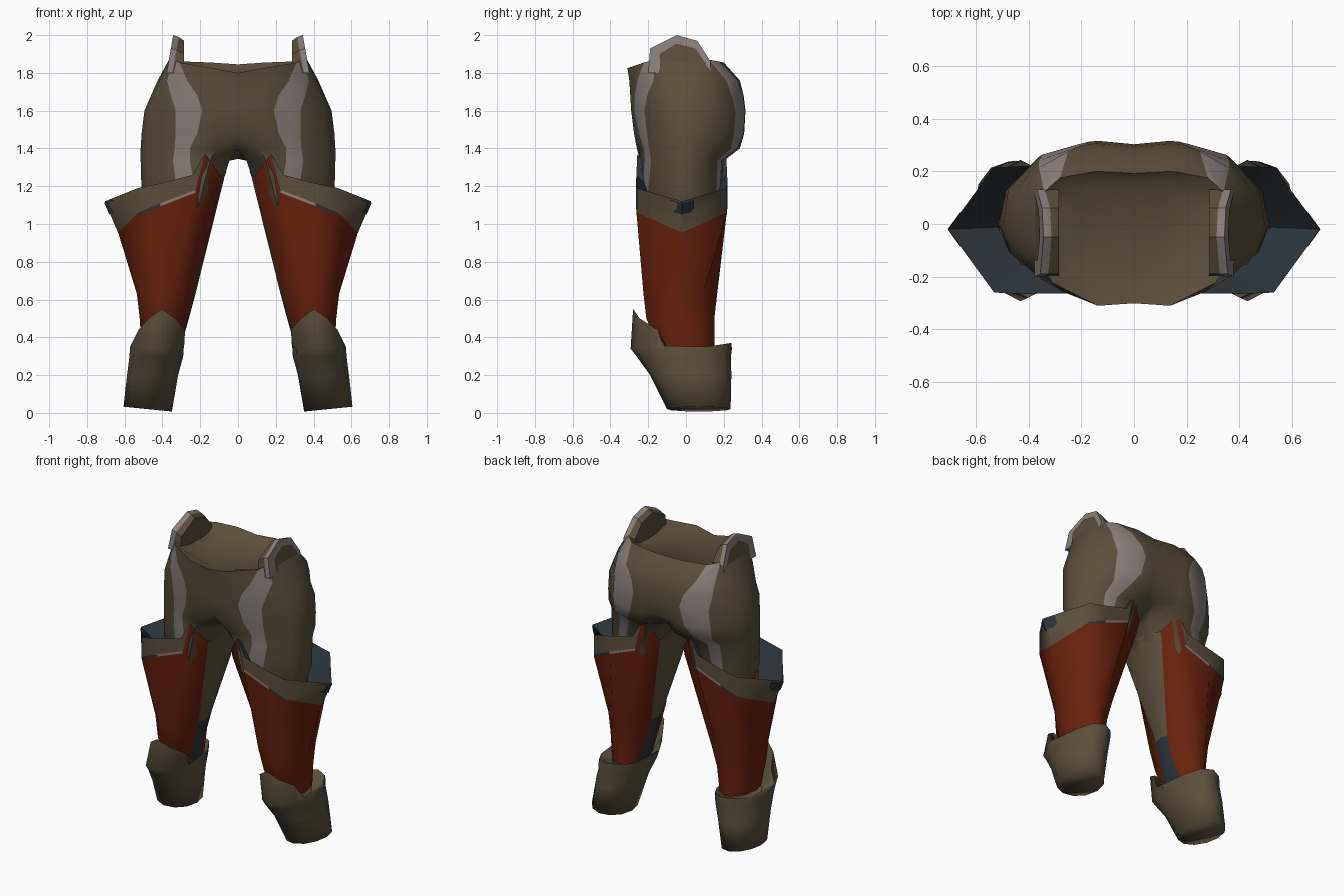
import bpy, bmesh, math

if "Cube" in bpy.data.objects:
    bpy.data.objects.remove(bpy.data.objects["Cube"])

PALETTE = [("brown", (0.106, 0.077, 0.044)), ("red", (0.142, 0.0155, 0.004)),
           ("pale_grey", (0.26, 0.213, 0.195)), ("dark_blue", (0.023, 0.033, 0.043))]
BROWN, RED, PALE, BLUE = range(4)
MATS = []
for name, col in PALETTE:
    m = bpy.data.materials.new(name)
    m.diffuse_color = (*col, 1)
    m.use_nodes = True
    m.node_tree.nodes["Principled BSDF"].inputs["Base Color"].default_value = m.diffuse_color
    MATS.append(m)


def finish(bm, name, angle=40):
    """Turn a right-hand bmesh into a mirrored, smooth-shaded object."""
    bmesh.ops.recalc_face_normals(bm, faces=bm.faces)
    me = bpy.data.meshes.new(name)
    bm.to_mesh(me)
    bm.free()
    for m in MATS:
        me.materials.append(m)
    ob = bpy.data.objects.new(name, me)
    bpy.context.collection.objects.link(ob)
    bpy.ops.object.select_all(action='DESELECT')
    ob.select_set(True)
    bpy.context.view_layer.objects.active = ob
    bpy.ops.object.shade_smooth_by_angle(angle=math.radians(angle))
    ob.modifiers.new("mirror", 'MIRROR')
    return ob


def face(bm, verts, mat):
    bm.faces.new(verts).material_index = mat


def loft(bm, rings, closed, colour):
    """Bridge rings of verts; colour(row, column) gives the material."""
    for i in range(len(rings) - 1):
        a, b = rings[i], rings[i + 1]
        n = len(a)
        for j in range(n if closed else n - 1):
            k = (j + 1) % n
            face(bm, (a[j], a[k], b[k], b[j]), colour(i, j))


def verts(bm, pts):
    return [bm.verts.new(p) for p in pts]


def lerp(a, b, t):
    return tuple(p + (q - p) * t for p, q in zip(a, b))


# ---- hips and thighs: half rings above the crotch, closed rings below ----
UX = (0, .22, .40, .64, .92, 1, .95, .72, .42, .22, 0)
UY = (-.97, -1, -.92, -.76, -.4, 0, .42, .82, .99, 1, .96)
UX_TOP = (0, .38, .80, .92, 1, 1, 1, .92, .72, .4, 0)
UY_TOP = (-.97, -1, -.8, -.64, -.35, 0, .4, .7, .95, 1, .96)
RIM_Z = (1.80, 1.825, 1.855, 1.87, 1.88, 1.88, 1.88, 1.87, 1.86, 1.855, 1.845)


def stripe(i, j):
    return PALE if j in (2, 7) else BROWN


def set_stripes(pts, fronts, backs):
    """Slide the stripe columns along the outline to the given x positions."""
    out = list(pts)
    for cols, xs in (((2, 3), fronts), ((8, 7), backs)):
        chain = pts[:6] if cols[0] == 2 else pts[10:4:-1]
        for c, x in zip(cols, xs):
            for p, q in zip(chain, chain[1:]):
                if p[0] <= x <= q[0] and q[0] > p[0]:
                    y = p[1] + (q[1] - p[1]) * (x - p[0]) / (q[0] - p[0])
                    out[c] = (x, y, pts[c][2])
                    break
    return out


bm = bmesh.new()
upper = []
for z, a, front, back, top, fs, bs in (
        (None, .36, .31, .20, 1, (.31, .342), (.28, .34)),
        (1.76, .425, .30, .285, .7, (.27, .375), (.25, .36)),
        (1.68, .46, .295, .305, .45, (.215, .355), (.19, .36)),
        (1.60, .495, .29, .315, .25, (.19, .33), (.17, .35)),
        (1.48, .51, .275, .308, 0, (.215, .33), (.20, .36)),
        (1.40, .515, .26, .285, 0, (.255, .335), (.25, .36))):
    xs, ys = lerp(UX, UX_TOP, top), lerp(UY, UY_TOP, top)
    pts = []
    for j in range(11):
        y = ys[j] * (front if ys[j] < 0 else back)
        if z == 1.40 and j in (0, 10):
            y *= .7
        pts.append((xs[j] * a, y, RIM_Z[j] if z is None else z))
    upper.append(verts(bm, set_stripes(pts, fs, bs)))
loft(bm, upper, False, stripe)

thigh = []
for z, xin, a, front, back, fs, bs in (
        (1.335, .045, .515, .252, .207, (.255, .345), (.29, .37)),
        (1.15, .105, .51, .25, .20, (.22, .32), (.33, .39)),
        (.95, .20, .45, .15, .12, (.30, .36), (.30, .38))):
    pts = []
    for j in range(11):
        uy = UY[j] * (.42 if j in (0, 10) else .97)
        pts.append((xin + (a - xin) * UX[j], uy * (front if uy < 0 else back), z))
    thigh.append(verts(bm, set_stripes(pts, fs, bs) + [(xin, 0, z)]))
loft(bm, [upper[-1], thigh[0][:11]], False, stripe)
loft(bm, thigh, True, stripe)
crotch = bm.verts.new((0, 0, 1.345))
face(bm, (upper[-1][0], thigh[0][0], thigh[0][11], crotch), BROWN)
face(bm, (crotch, thigh[0][11], thigh[0][10], upper[-1][10]), BROWN)
# shallow waist closing
dish = verts(bm, [(v.co.x * .75, v.co.y * .75, 1.80) for v in upper[0]])
loft(bm, [dish, upper[0]], False, lambda i, j: BROWN)
face(bm, dish, BROWN)
finish(bm, "hips_and_thighs", 60)

# ---- raised tabs at both sides of the waist ----
TAB = ((-.2, 1.80), (-.19, 1.93), (-.05, 2.0), (.06, 1.97), (.13, 1.86), (.13, 1.80))


def tab_x(z):
    return .378 - .035 * (z - 1.8) / .2


bm = bmesh.new()
outer = verts(bm, [(tab_x(z), y, z) for y, z in TAB])
middle = verts(bm, [(tab_x(z) - .03, y, z - .01 if z > 1.9 else z) for y, z in TAB])
inner = verts(bm, [(.285, y, z - .03 if z > 1.9 else z) for y, z in TAB])
loft(bm, [outer, middle, inner], True, lambda i, j: BROWN if i else PALE)
face(bm, outer, PALE)
face(bm, inner[::-1], BROWN)
finish(bm, "waist_tab", 30)

# brown panel on the outer face of each tab, leaving a pale border
PANEL = ((-.135, 1.80), (-.14, 1.90), (-.05, 1.955), (.05, 1.93), (.105, 1.85), (.115, 1.80))
bm = bmesh.new()
face(bm, verts(bm, [(tab_x(z) + .005, y, z) for y, z in PANEL]), BROWN)
finish(bm, "waist_tab_panel")

# ---- leg guards: columns run from the outer tip round the front to the inside ----
# each level: x per column, depth factor per column, height per column, front and back depth
TOP_U = (0, .98, 1, .99, .97, .7, 0)
LOW_U = (0, .6, 1, 1, .8, .28, 0)
LEVELS = [
    ((.705, .53, .41, .24, .175, .085, .06), TOP_U,
     (1.12, 1.19, 1.215, 1.26, 1.37, 1.25, 1.28), .245, .24),
    ((.635, .53, .41, .225, .185, .09, .072), TOP_U,
     (.955, 1.06, 1.11, 1.18, 1.355, 1.22, 1.25), .245, .24),
    ((.631, .53, .41, .226, .186, .093, .075), TOP_U,
     (.945, 1.045, 1.095, 1.165, 1.34, 1.20, 1.235), .245, .24),
    ((.535, .51, .43, .35, .28, .235, .225), LOW_U, (.63,) * 7, .205, .185),
    ((.52, .50, .44, .38, .31, .27, .26), LOW_U, (.50,) * 7, .19, .17),
    ((.51, .49, .43, .38, .33, .315, .305), (0, .6, 1, 1, .8, .5, 0), (.34,) * 7, .12, .17)]


def guard_point(level, c, side):
    xs, us, zs, front, back = LEVELS[level]
    y = -.02 + (-us[c] * front if side < 0 else us[c] * back)
    return (xs[c], y, zs[c])


def guard_colour(i, j):
    c = j if j < 6 else 11 - j
    if c == 5:
        return BLUE if i >= 3 else BROWN
    if i == 0:
        return RED if c == 4 else BROWN
    if i == 1 and c in (1, 2, 3):
        return PALE if c == 2 else BLUE
    return RED


bm = bmesh.new()
COLUMNS = [(c, -1) for c in range(7)] + [(c, 1) for c in range(5, 0, -1)]
rings = [verts(bm, [guard_point(i, c, s) for c, s in COLUMNS]) for i in range(len(LEVELS))]
loft(bm, rings, True, guard_colour)
# dark lining that falls from the flared rim into the thigh
lining = verts(bm, [(.33 + (v.co.x - .33) * .5, v.co.y * .58, v.co.z - .12) for v in rings[0]])
loft(bm, [lining, rings[0]], True, lambda i, j: BLUE)
finish(bm, "leg_guard", 62)

# small dark plate on the outer tip of each guard
bm = bmesh.new()
for side in (-1, 1):
    def on_band(s, t):
        p = lerp(guard_point(0, 0, side), guard_point(0, 1, side), s)
        q = lerp(guard_point(1, 0, side), guard_point(1, 1, side), s)
        x, y, z = lerp(p, q, t)
        return (x + .006, y, z)
    face(bm, verts(bm, [on_band(0, .05), on_band(.27, .05), on_band(.27, .35),
                        on_band(.17, .45), on_band(0, .42)]), BLUE)
finish(bm, "guard_tip_plate")

# ---- ankle cuffs: slanted tubes with a raised point at the front ----
EDGE_Z = (.55, .50, .44, .355, .35, .365, .37)
bm = bmesh.new()
rings = []
for z, cx, cy, rx, ry in ((.02, .478, .068, .128, .168), (.20, .452, .025, .135, .215),
                          (.30, .432, -.012, .142, .25), (.34, .43, -.025, .142, .268),
                          (None, .415, -.02, .142, .26), (.31, .415, -.01, .10, .14)):
    pts = []
    for k in range(12):
        t = math.tau * k / 12
        x, y = cx + rx * math.sin(t), cy - ry * math.cos(t)
        h = EDGE_Z[min(k, 12 - k)] if z is None else z
        if z is None:   # sides and back stay wide, the front point leans in
            x += .012 if h < .4 else -.012
            if k in (3, 9):   # steep step behind the front point
                y -= .10
        if z == .02:
            h += .1 * (x - cx)
        pts.append((x, y, h))
    rings.append(verts(bm, pts))
loft(bm, rings, True, lambda i, j: BROWN)
face(bm, rings[0][::-1], BROWN)
finish(bm, "ankle_cuff", 100)
